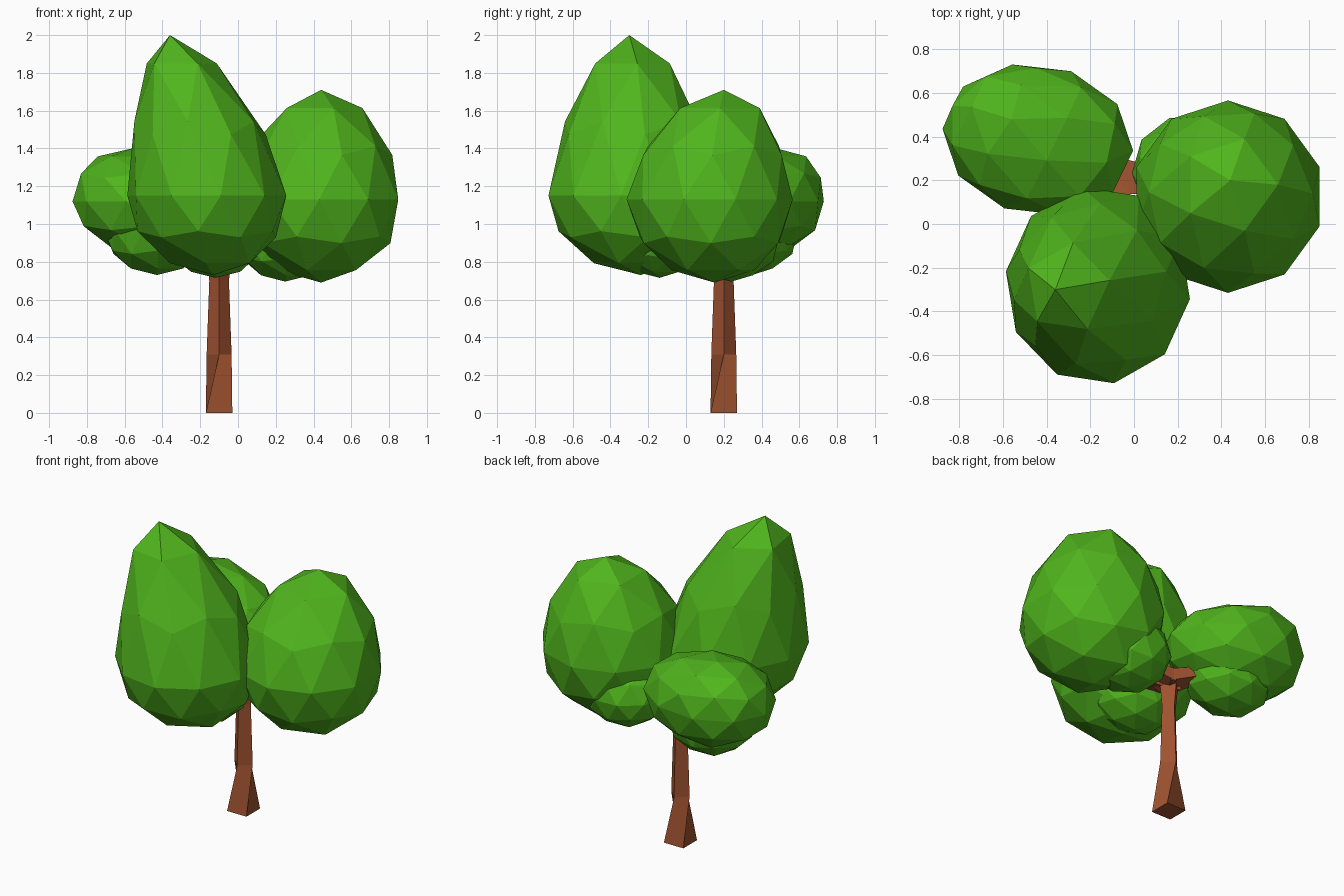
import bpy, bmesh, math
from mathutils import Vector

if "Cube" in bpy.data.objects:
    bpy.data.objects.remove(bpy.data.objects["Cube"])


def material(name, color):
    m = bpy.data.materials.new(name)
    m.diffuse_color = color
    m.use_nodes = True
    m.node_tree.nodes["Principled BSDF"].inputs["Base Color"].default_value = m.diffuse_color
    return m


LEAF = material("leaf_green", (0.08, 0.46, 0.012, 1))
BARK = material("bark_brown", (0.35, 0.085, 0.03, 1))


def finish(bm, name, mat):
    bmesh.ops.recalc_face_normals(bm, faces=bm.faces[:])
    me = bpy.data.meshes.new(name)
    bm.to_mesh(me)
    bm.free()
    me.materials.append(mat)
    ob = bpy.data.objects.new(name, me)
    bpy.context.collection.objects.link(ob)
    return ob


def crown(name, center, radii, top, bottom, spin=0, turn=0, taper=0, power=1):
    """Faceted ball whose poles are pulled to the given top and bottom points."""
    bm = bmesh.new()
    bmesh.ops.create_icosphere(bm, subdivisions=2, radius=1)
    c = Vector(center)
    a, b = math.radians(spin), math.radians(turn)
    for v in bm.verts:
        x = (v.co.x * math.cos(a) - v.co.y * math.sin(a)) * radii[0]
        y = (v.co.x * math.sin(a) + v.co.y * math.cos(a)) * radii[1]
        x, y = x * math.cos(b) - y * math.sin(b), x * math.sin(b) + y * math.cos(b)
        upper = v.co.z > 0
        pole = Vector(top if upper else bottom) - c
        t = abs(v.co.z)
        k = 1 - taper * t if upper else 1
        h = t ** power if upper else t
        v.co = c + Vector((x * k + pole.x * t * t, y * k + pole.y * t * t, pole.z * h))
    return finish(bm, name, LEAF)


def lump(name, center, r):
    c = Vector(center)
    up = Vector((0, 0, r[2]))
    return crown(name, c, r, c + up, c - up, 20)


def loft(name, rings):
    """Skin closed rings of points into a capped solid."""
    bm = bmesh.new()
    loops = [[bm.verts.new(p) for p in ring] for ring in rings]
    n = len(loops[0])
    for lo, hi in zip(loops, loops[1:]):
        for i in range(n):
            bm.faces.new((lo[i], lo[(i + 1) % n], hi[(i + 1) % n], hi[i]))
    bm.faces.new(loops[0][::-1])
    bm.faces.new(loops[-1])
    return finish(bm, name, BARK)


def square(x, y, z, r, deg):
    return [(x + r * math.cos(math.radians(deg + 90 * i)),
             y + r * math.sin(math.radians(deg + 90 * i)), z) for i in range(4)]


# Trunk: square foot twisting into a diamond shaft
TX, TY = -0.1, 0.2
loft("trunk", [square(TX, TY, 0, 0.099, -135), square(TX, TY, 0.31, 0.066, -90),
               square(TX, TY, 0.70, 0.052, -90), square(TX, TY, 0.90, 0.075, -90)])

# Branches: nearly level tapering arms, one toward each crown
for name, tip in (("front_branch", (-0.15, -0.10, 0.95)),
                  ("right_branch", (0.18, 0.19, 0.94)),
                  ("left_branch", (-0.34, 0.36, 0.96))):
    start, end = Vector((TX + 0.02, TY + 0.02, 0.87)), Vector(tip)
    side = Vector((-(end - start).y, (end - start).x, 0)).normalized()
    rings = []
    for p, w, h in ((start, 0.085, 0.04), (end, 0.05, 0.025)):
        up = Vector((0, 0, h))
        rings.append([p - side * w - up, p + side * w - up,
                      p + side * w + up, p - side * w + up])
    loft(name, rings)

# Leaf crowns
crown("front_crown", (-0.165, -0.28, 1.15), (0.425, 0.455, 0), (-0.36, -0.30, 2.0),
      (-0.13, -0.24, 0.73), 10, taper=0.14, power=1.2)
crown("right_crown", (0.43, 0.125, 1.13), (0.44, 0.44, 0), (0.44, 0.20, 1.71),
      (0.44, 0.15, 0.69), taper=0.05, power=1.12)
crown("left_crown", (-0.44, 0.385, 1.12), (0.44, 0.345, 0), (-0.56, 0.48, 1.40),
      (-0.45, 0.40, 0.83), 25, turn=-12)

# Lumps hanging under the crowns
lump("front_lump", (-0.12, -0.14, 0.93), (0.26, 0.24, 0.215))
lump("right_lump", (0.25, 0.24, 0.92), (0.26, 0.26, 0.225))
lump("left_lump", (-0.43, 0.35, 0.965), (0.28, 0.25, 0.235))
